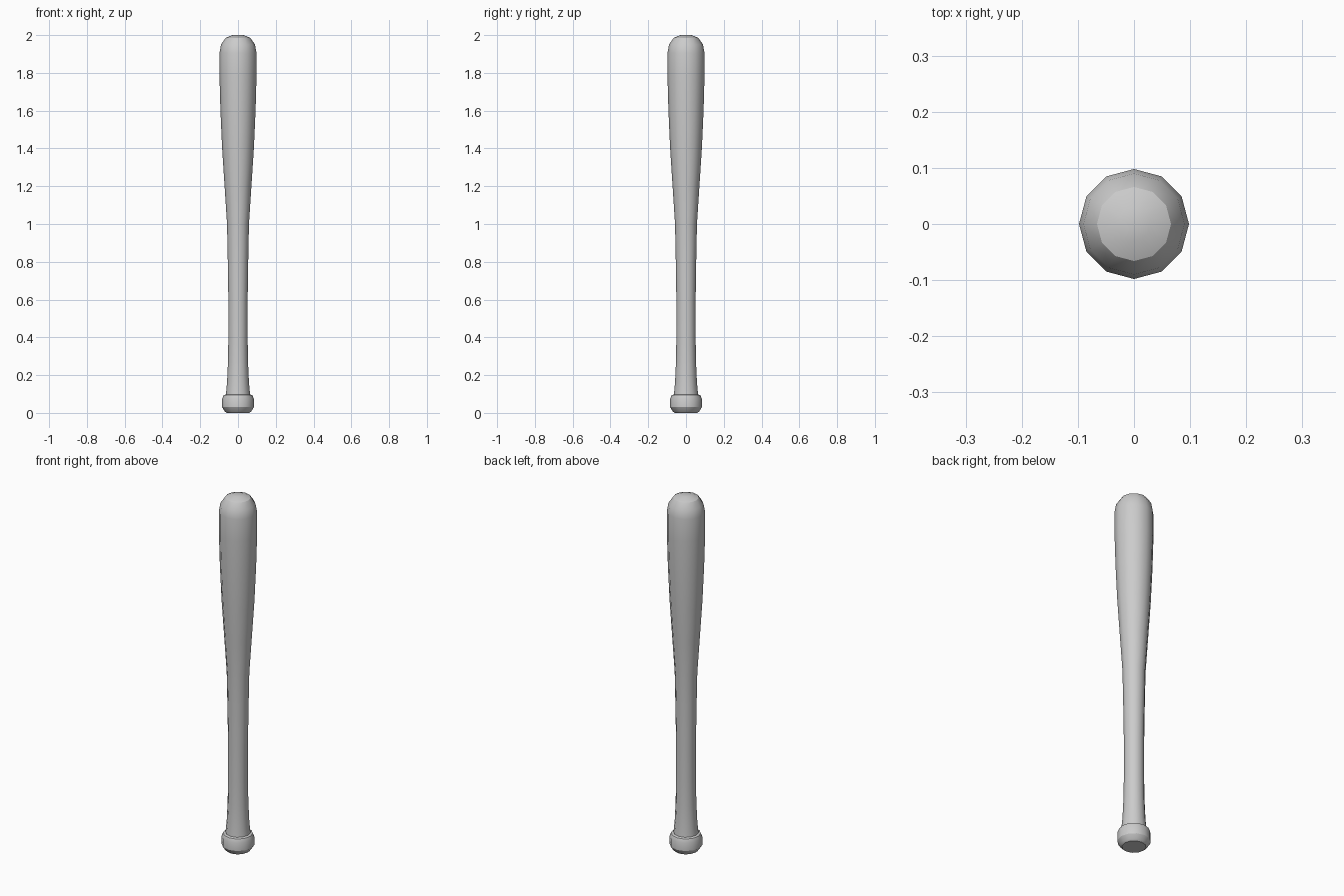
import bpy, bmesh, math

if "Cube" in bpy.data.objects:
    bpy.data.objects.remove(bpy.data.objects["Cube"])

SIDES = 12


def lathe(name, profile):
    """Revolve (radius, z) points around z and cap both ends."""
    bm = bmesh.new()
    rings = []
    for r, z in profile:
        rings.append([bm.verts.new((r * math.cos(2 * math.pi * i / SIDES),
                                    r * math.sin(2 * math.pi * i / SIDES), z))
                      for i in range(SIDES)])
    for a, b in zip(rings, rings[1:]):
        for i in range(SIDES):
            j = (i + 1) % SIDES
            bm.faces.new((a[i], a[j], b[j], b[i]))
    bm.faces.new(rings[0][::-1])
    bm.faces.new(rings[-1])
    mesh = bpy.data.meshes.new(name)
    bm.to_mesh(mesh)
    bm.free()
    obj = bpy.data.objects.new(name, mesh)
    bpy.context.collection.objects.link(obj)
    bpy.ops.object.select_all(action='DESELECT')
    obj.select_set(True)
    bpy.context.view_layer.objects.active = obj
    bpy.ops.object.shade_smooth_by_angle(angle=math.radians(31))
    return obj


# Bat: end knob, flared grip, tapering barrel, rounded tip
lathe("bat", [
    (0.060, 0.0), (0.070, 0.008), (0.084, 0.03), (0.084, 0.075),
    (0.076, 0.094), (0.064, 0.098),
    (0.058, 0.16), (0.053, 0.27), (0.051, 0.40), (0.051, 0.60),
    (0.054, 0.80), (0.058, 1.00),
    (0.071, 1.20), (0.084, 1.40), (0.093, 1.60), (0.098, 1.78),
    (0.098, 1.905), (0.090, 1.95), (0.066, 1.985), (0.030, 2.0),
])
